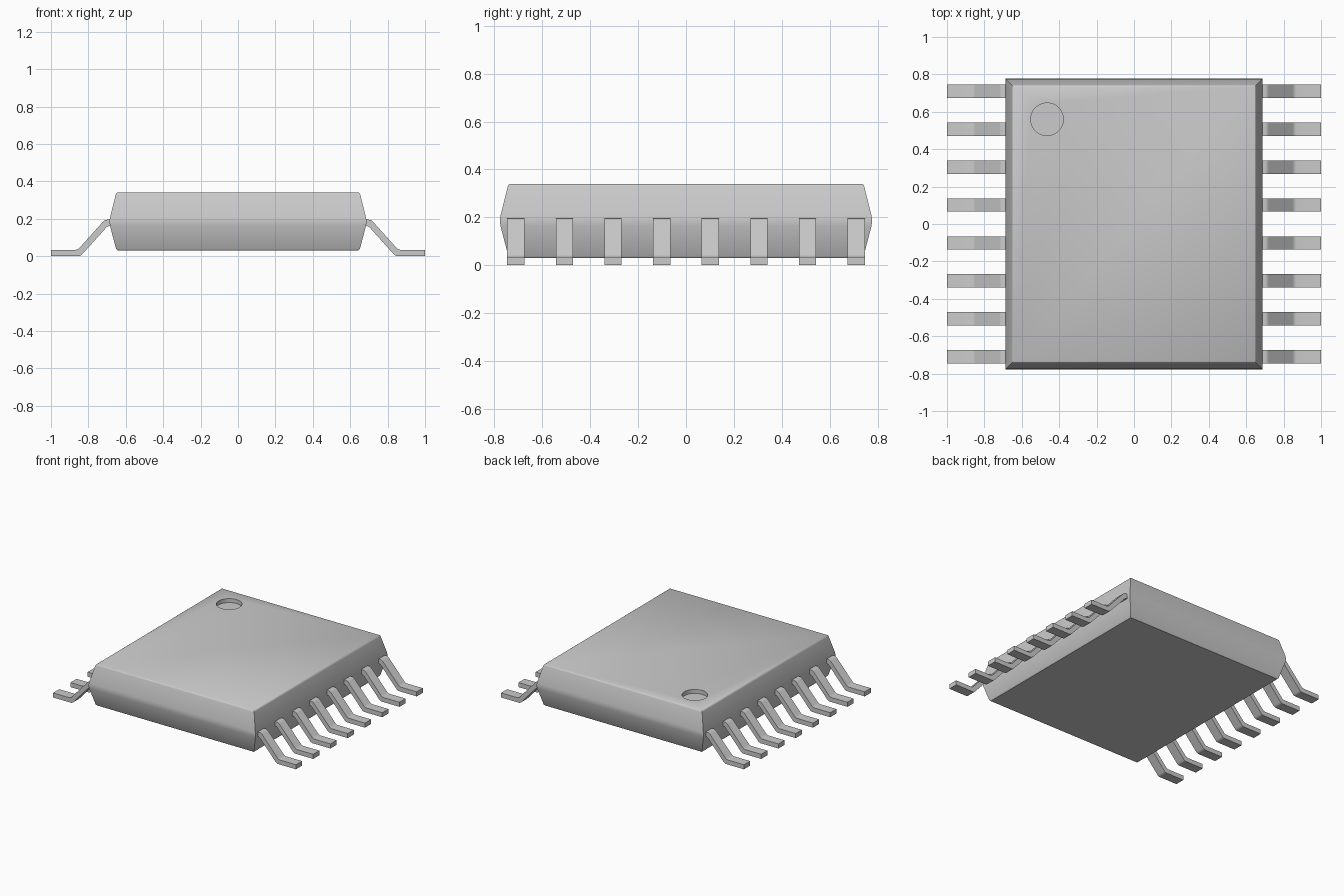
import bpy, bmesh, math

cube = bpy.data.objects.get("Cube")
if cube:
    bpy.data.objects.remove(cube, do_unlink=True)

GREY = (0.6, 0.6, 0.6, 1)
mat = bpy.data.materials.new("plain grey")
mat.use_nodes = True
mat.diffuse_color = GREY
mat.node_tree.nodes["Principled BSDF"].inputs["Base Color"].default_value = GREY


def make_object(name, bm):
    bmesh.ops.recalc_face_normals(bm, faces=bm.faces)
    mesh = bpy.data.meshes.new(name)
    bm.to_mesh(mesh)
    bm.free()
    mesh.materials.append(mat)
    obj = bpy.data.objects.new(name, mesh)
    bpy.context.collection.objects.link(obj)
    return obj


def smooth(obj, degrees):
    bpy.ops.object.select_all(action="DESELECT")
    obj.select_set(True)
    bpy.context.view_layer.objects.active = obj
    bpy.ops.object.shade_smooth_by_angle(angle=math.radians(degrees))


# Moulded body: stacked rectangles given as (height, inset from widest outline)
HALF_X, HALF_Y = 0.687, 0.777
PROFILE = [(0.031, 0.042), (0.039, 0.035), (0.165, 0.002), (0.185, 0),
           (0.205, 0.002), (0.329, 0.033), (0.336, 0.036), (0.34, 0.042)]
bm = bmesh.new()
rings = []
for z, inset in PROFILE:
    x, y = HALF_X - inset, HALF_Y - inset
    rings.append([bm.verts.new((sx * x, sy * y, z))
                  for sx, sy in ((-1, -1), (1, -1), (1, 1), (-1, 1))])
for low, high in zip(rings, rings[1:]):
    for i in range(4):
        j = (i + 1) % 4
        bm.faces.new((low[i], low[j], high[j], high[i]))
bm.faces.new(rings[0])
bm.faces.new(rings[-1])
body = make_object("body", bm)

# Round index dimple sunk into the top near the left-hand back corner
bm = bmesh.new()
bmesh.ops.create_cone(bm, cap_ends=True, segments=48, radius1=0.087,
                      radius2=0.087, depth=0.06)
bmesh.ops.translate(bm, vec=(-0.465, 0.56, 0.34), verts=bm.verts)
cutter = make_object("dimple_cutter", bm)
cut = body.modifiers.new("dimple", "BOOLEAN")
cut.operation = "DIFFERENCE"
cut.object = cutter
cut.solver = "EXACT"
bpy.context.view_layer.objects.active = body
body.select_set(True)
bpy.ops.object.modifier_apply(modifier=cut.name)
bpy.data.objects.remove(cutter, do_unlink=True)
smooth(body, 35)

# Gull-wing lead outline in x, z, running out along the top and back below
LEAD = [(0.66, 0.195), (0.712, 0.195), (0.857, 0.034), (1, 0.034),
        (1, 0), (0.842, 0), (0.697, 0.161), (0.66, 0.161)]
BENDS = (1, 2, 5, 6)
WIDTH, PITCH, COUNT = 0.072, 0.203, 8


def make_lead(name, side, y):
    bm = bmesh.new()
    front = [bm.verts.new((side * x, y - WIDTH / 2, z)) for x, z in LEAD]
    back = [bm.verts.new((side * x, y + WIDTH / 2, z)) for x, z in LEAD]
    bm.faces.new(front)
    bm.faces.new(back)
    for i in range(len(LEAD)):
        j = (i + 1) % len(LEAD)
        bm.faces.new((front[i], front[j], back[j], back[i]))
    # Ease the four bends
    edges = [bm.edges.get((front[i], back[i])) for i in BENDS]
    bmesh.ops.bevel(bm, geom=edges, offset=0.012, segments=3, profile=0.5,
                    affect="EDGES")
    smooth(make_object(name, bm), 30)


for side, label in ((1, "left"), (-1, "right")):
    for n in range(COUNT):
        make_lead(f"{label}_lead_{n + 1}", side, (n - (COUNT - 1) / 2) * PITCH)
